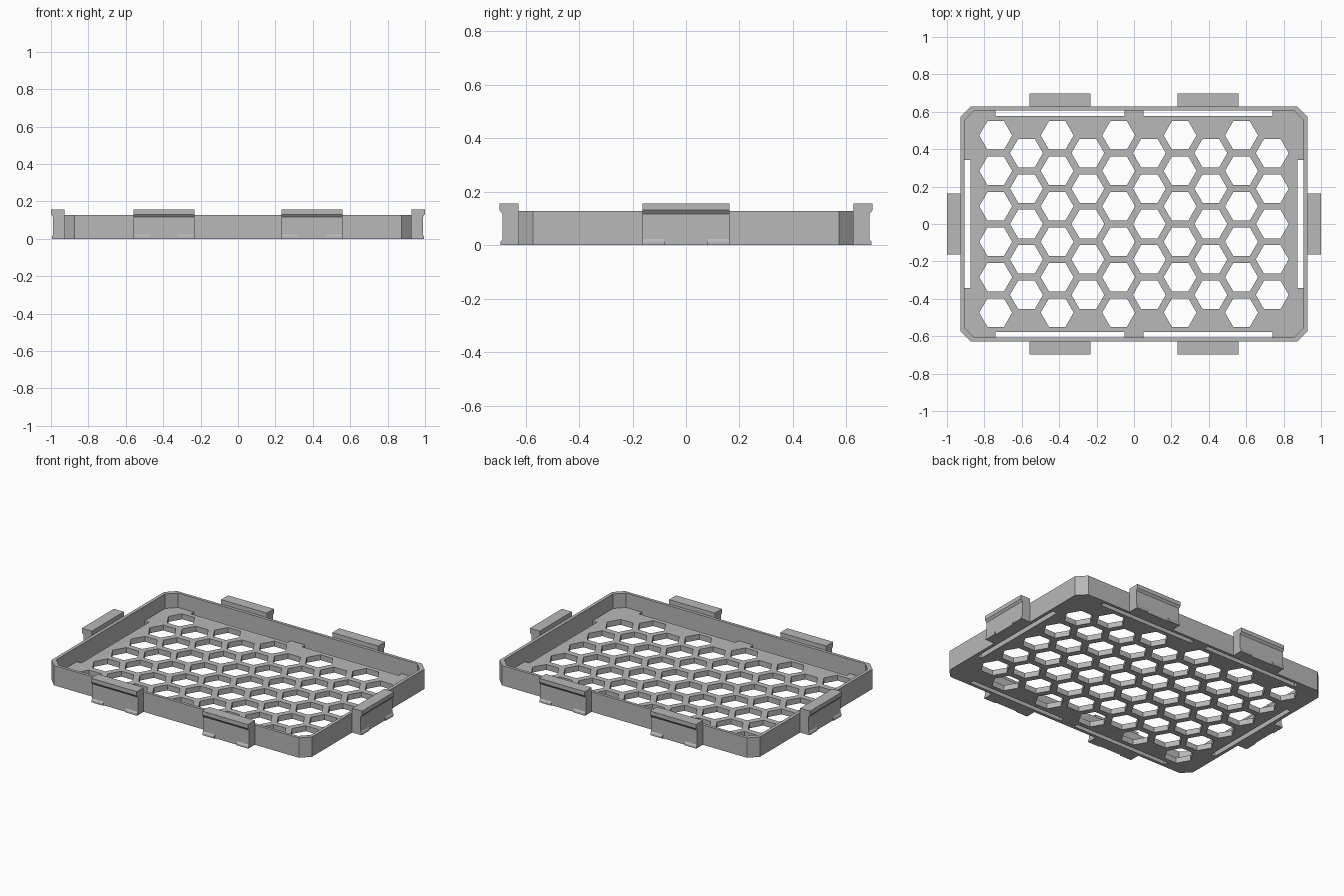
import bpy
import bmesh
from math import cos, sin, pi
from mathutils import Matrix

cube = bpy.data.objects.get("Cube")
if cube:
    bpy.data.objects.remove(cube, do_unlink=True)

# Single plastic colour
grey = bpy.data.materials.new("grey_plastic")
grey.use_nodes = True
colour = (0.48, 0.48, 0.48, 1)
grey.diffuse_color = colour
bsdf = next(n for n in grey.node_tree.nodes if n.type == 'BSDF_PRINCIPLED')
bsdf.inputs["Base Color"].default_value = colour

WALL_X, WALL_Y, WALL_H = 0.928, 0.627, 0.128
IN_X, IN_Y = 0.907, 0.608
FLOOR_H = 0.035


def finish(name, bm, matrix=None):
    """Turn a bmesh into a named, flat-shaded object."""
    bmesh.ops.recalc_face_normals(bm, faces=bm.faces)
    mesh = bpy.data.meshes.new(name)
    bm.to_mesh(mesh)
    bm.free()
    mesh.materials.append(grey)
    obj = bpy.data.objects.new(name, mesh)
    if matrix:
        obj.matrix_world = matrix
    bpy.context.collection.objects.link(obj)
    return obj


def slab(name, loops, height):
    """Flat plate: first loop is the outline, the others are holes."""
    bm = bmesh.new()
    edges = []
    for loop in loops:
        vs = [bm.verts.new((x, y, 0)) for x, y in loop]
        edges += [bm.edges.new((a, b)) for a, b in zip(vs, vs[1:] + vs[:1])]
    bmesh.ops.triangle_fill(bm, edges=edges, use_beauty=True, normal=(0, 0, 1))
    out = bmesh.ops.extrude_face_region(bm, geom=bm.faces[:], use_keep_orig=True)
    top = [g for g in out["geom"] if isinstance(g, bmesh.types.BMVert)]
    bmesh.ops.translate(bm, verts=top, vec=(0, 0, height))
    return finish(name, bm)


def four_way(quarter):
    """Mirror a first-quadrant path into a closed outline."""
    back = quarter[::-1]
    return (quarter + [(-x, y) for x, y in back]
            + [(-x, -y) for x, y in quarter] + [(x, -y) for x, y in back])


def prism(bm, profile, x0, x1):
    """Sweep a (y, z) profile along x."""
    ends = [[bm.verts.new((x, y, z)) for y, z in profile] for x in (x0, x1)]
    for end in ends:
        bm.faces.new(end)
    for i in range(len(profile)):
        j = (i + 1) % len(profile)
        bm.faces.new((ends[0][i], ends[0][j], ends[1][j], ends[1][i]))


# Rim wall with chamfered corners
outer = four_way([(WALL_X, WALL_Y - 0.055), (WALL_X - 0.055, WALL_Y)])
inner = four_way([(IN_X, IN_Y - 0.055), (IN_X - 0.055, IN_Y)])
slab("rim_wall", [outer, inner], WALL_H)

# Floor outline with long slots next to the walls
floor = four_way([(IN_X - 0.032, 0.343), (IN_X, 0.343), (IN_X, IN_Y - 0.055),
                  (IN_X - 0.055, IN_Y), (0.74, IN_Y), (0.74, IN_Y - 0.03),
                  (0.052, IN_Y - 0.03), (0.052, IN_Y)])

# Honeycomb openings: columns of six and five
holes = []
for col in range(10):
    rows = 6 - col % 2
    for row in range(rows):
        cx = (col - 4.5) * 0.1643
        cy = (row - (rows - 1) / 2) * 0.1895
        holes.append([(cx + 0.088 * cos(k * pi / 3), cy + 0.088 * sin(k * pi / 3))
                      for k in range(6)])
slab("honeycomb_floor", [floor] + holes, FLOOR_H)

# Clips with an overhanging lip and two small detents at the foot
LIP = [(0, 0), (0.06, 0), (0.06, 0.117), (0.071, 0.131), (0.071, 0.157), (0, 0.157)]
DETENT = [(0.06, 0), (0.067, 0), (0.067, 0.012), (0.06, 0.023)]
HALF = 0.163


def clip(name, x, y, angle):
    bm = bmesh.new()
    prism(bm, LIP, -HALF, HALF)
    for side in (-1, 1):
        prism(bm, DETENT, side * 0.08, side * HALF)
    finish(name, bm, Matrix.Translation((x, y, 0)) @ Matrix.Rotation(angle, 4, 'Z'))


for side, word in ((1, "left"), (-1, "right")):
    clip("back_clip_" + word, side * 0.396, WALL_Y, 0)
    clip("front_clip_" + word, side * 0.396, -WALL_Y, pi)
    clip("side_clip_" + word, side * WALL_X, 0, -side * pi / 2)
